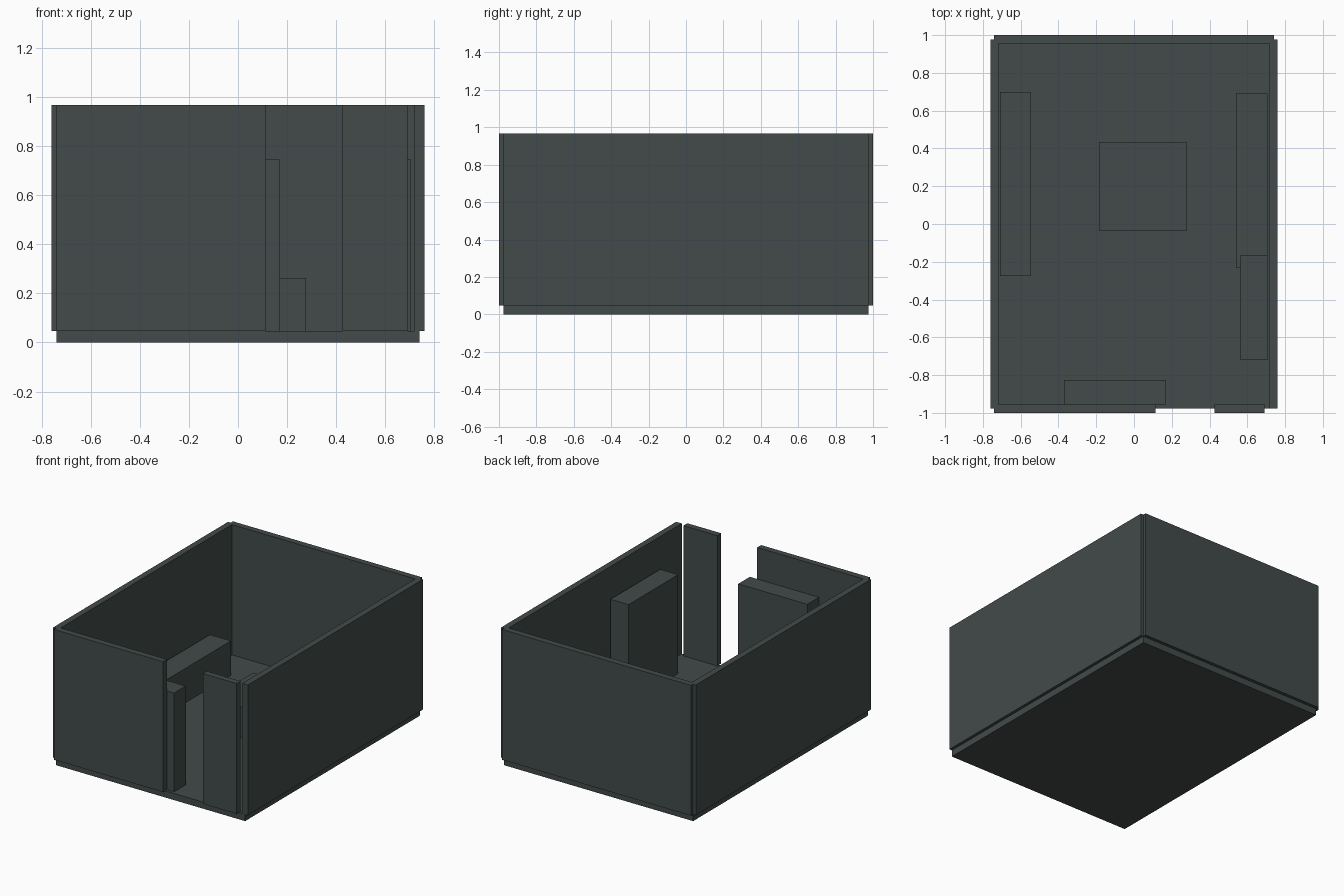
import bpy, bmesh

if "Cube" in bpy.data.objects:
    bpy.data.objects.remove(bpy.data.objects["Cube"])

slate = bpy.data.materials.new("slate")
slate.diffuse_color = (0.055, 0.07, 0.067, 1)
slate.use_nodes = True
slate.node_tree.nodes["Principled BSDF"].inputs["Base Color"].default_value = slate.diffuse_color


def box(name, x, y, z):
    """Box spanning the given (min, max) range on each axis."""
    bm = bmesh.new()
    bmesh.ops.create_cube(bm, size=1)
    for v in bm.verts:
        v.co = [r[0] + (c + 0.5) * (r[1] - r[0]) for c, r in zip(v.co, (x, y, z))]
    mesh = bpy.data.meshes.new(name)
    bm.to_mesh(mesh)
    bm.free()
    mesh.materials.append(slate)
    obj = bpy.data.objects.new(name, mesh)
    bpy.context.collection.objects.link(obj)
    return obj


FLOOR = 0.047
TOP = 0.968
wall = (FLOOR, TOP)

# Floor slab
box("floor", (-0.74, 0.74), (-0.977, 0.977), (0, FLOOR))

# Side walls
for side, name in ((-1, "left_wall"), (1, "right_wall")):
    box(name, sorted((side * 0.717, side * 0.761)), (-0.977, 0.977), wall)

# Back wall, and front wall split by the doorway
box("back_wall", (-0.74, 0.74), (0.956, 1.0), wall)
box("front_wall_left", (-0.74, 0.113), (-1.0, -0.956), wall)
box("front_wall_right", (0.425, 0.69), (-1.0, -0.956), wall)

# Tall cabinets
box("front_cabinet", (-0.37, 0.17), (-0.956, -0.826), (FLOOR, 0.745))
box("right_cabinet", (0.565, 0.706), (-0.72, -0.165), (FLOOR, 0.745))

# Low benches along the side walls
box("left_bench", (-0.71, -0.545), (-0.275, 0.70), (FLOOR, 0.29))
box("right_bench", (0.54, 0.706), (-0.232, 0.69), (FLOOR, 0.285))

# Central table
box("table", (-0.185, 0.277), (-0.038, 0.435), (FLOOR, 0.263))
